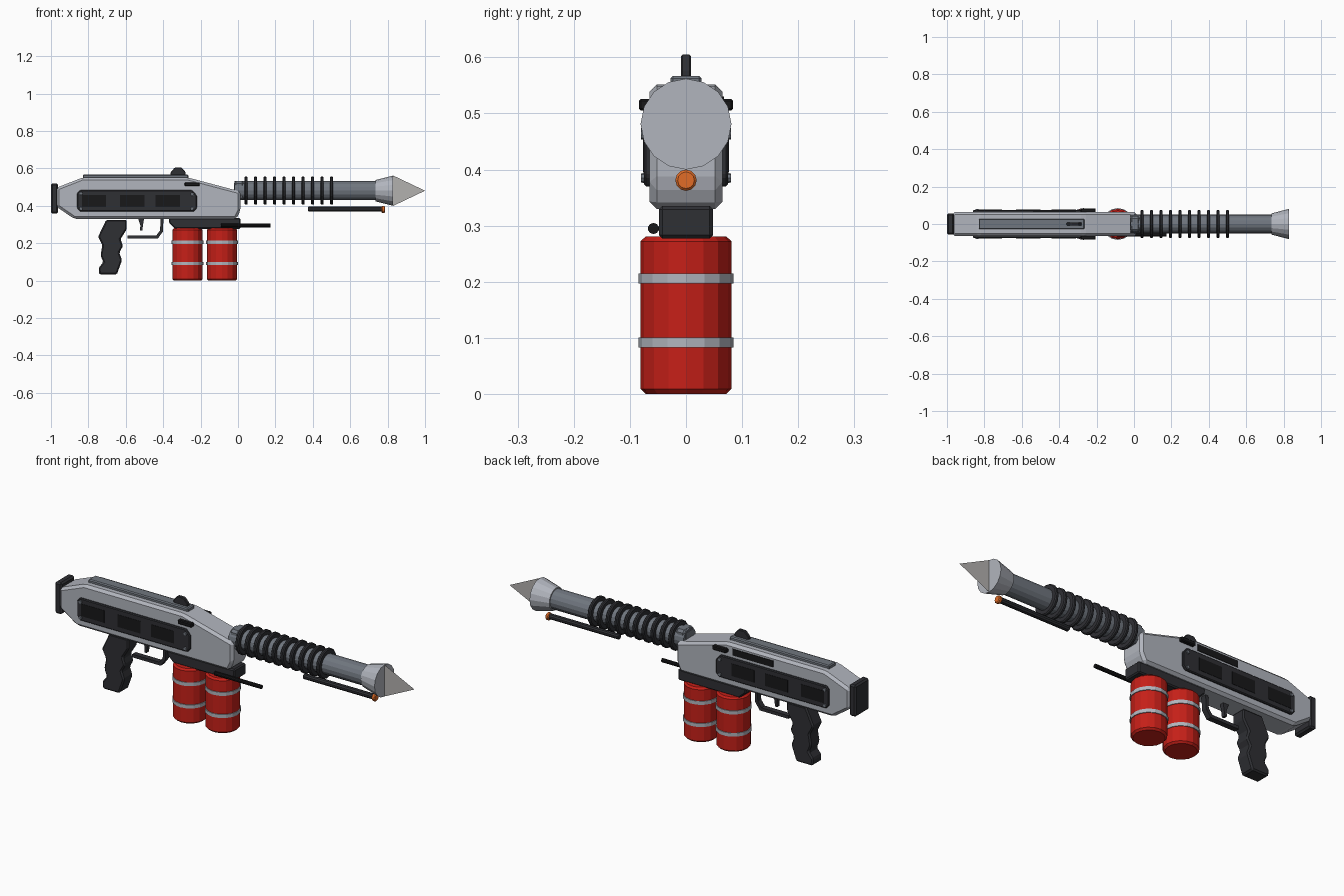
import bpy, bmesh
from math import pi
from mathutils import Matrix, Vector

if "Cube" in bpy.data.objects:
    bpy.data.objects.remove(bpy.data.objects["Cube"])


def material(name, r, g, b):
    m = bpy.data.materials.new(name)
    m.diffuse_color = (r, g, b, 1)
    m.use_nodes = True
    m.node_tree.nodes["Principled BSDF"].inputs["Base Color"].default_value = m.diffuse_color
    return m


SHELL = material("shell_grey", 0.44, 0.46, 0.51)
STEEL = material("steel", 0.16, 0.18, 0.21)
DARK = material("dark_polymer", 0.028, 0.029, 0.034)
BLACK = material("black", 0.009, 0.009, 0.01)
RED = material("tank_red", 0.56, 0.014, 0.009)
ORANGE = material("pilot_orange", 0.75, 0.15, 0.02)
FLAME = material("pale_tip", 0.45, 0.44, 0.43)


def finish(name, bm, mat):
    bmesh.ops.recalc_face_normals(bm, faces=bm.faces)
    me = bpy.data.meshes.new(name)
    bm.to_mesh(me)
    bm.free()
    me.materials.append(mat)
    ob = bpy.data.objects.new(name, me)
    bpy.context.collection.objects.link(ob)
    return ob


def prism(name, pts, y0, y1, mat, bevel=0.0):
    """Side profile in x, z pulled from y0 to y1."""
    bm = bmesh.new()
    face = bm.faces.new([bm.verts.new((x, y0, z)) for x, z in pts])
    ext = bmesh.ops.extrude_face_region(bm, geom=[face])["geom"]
    verts = [v for v in ext if isinstance(v, bmesh.types.BMVert)]
    bmesh.ops.translate(bm, verts=verts, vec=(0, y1 - y0, 0))
    if not any(f.is_valid and len(f.verts) == len(pts) and
               all(abs(v.co.y - y0) < 1e-6 for v in f.verts) for f in bm.faces):
        bm.faces.new([v for v in bm.verts if abs(v.co.y - y0) < 1e-6])
    bmesh.ops.recalc_face_normals(bm, faces=bm.faces)
    if bevel:
        bmesh.ops.bevel(bm, geom=bm.edges[:], offset=bevel, segments=1,
                        affect='EDGES', clamp_overlap=True)
    return finish(name, bm, mat)


def box(name, x0, x1, y0, y1, z0, z1, mat, bevel=0.0):
    return prism(name, [(x0, z0), (x1, z0), (x1, z1), (x0, z1)], y0, y1, mat, bevel)


def tube(name, start, end, r1, r2, sides, mat, bevel=0.0):
    """Cylinder or cone between two points."""
    a, b = Vector(start), Vector(end)
    d = b - a
    rot = d.to_track_quat('Z', 'Y').to_matrix().to_4x4()
    bm = bmesh.new()
    bmesh.ops.create_cone(bm, cap_ends=True, segments=sides, radius1=r1, radius2=r2,
                          depth=d.length,
                          matrix=Matrix.Translation((a + b) / 2) @ rot)
    if bevel:
        rims = [e for e in bm.edges if any(len(f.verts) == sides for f in e.link_faces)]
        bmesh.ops.bevel(bm, geom=rims, offset=bevel, segments=1, affect='EDGES')
    return finish(name, bm, mat)


AXIS = 0.481  # barrel height

# Receiver shell, butt plate, top rail and sight
prism("receiver", [(-0.97, 0.395), (-0.875, 0.33), (-0.01, 0.33), (0.013, 0.375),
                   (0.013, 0.477), (-0.27, 0.552), (-0.83, 0.552), (-0.97, 0.497)],
      -0.065, 0.065, SHELL, 0.013)
box("butt_plate", -1.0, -0.962, -0.056, 0.056, 0.358, 0.52, DARK, 0.008)
box("top_rail", -0.83, -0.265, -0.028, 0.028, 0.545, 0.567, STEEL, 0.005)
prism("sight", [(-0.36, 0.562), (-0.28, 0.562), (-0.28, 0.58), (-0.302, 0.605),
                (-0.338, 0.605), (-0.36, 0.58)], -0.009, 0.009, DARK, 0.003)

# Side panels with vents, bolts and selector knobs, on both sides
for side, s in (("front", -1), ("back", 1)):
    prism(side + "_panel", [(-0.86, 0.388), (-0.845, 0.37), (-0.235, 0.37), (-0.22, 0.388),
                            (-0.22, 0.455), (-0.245, 0.484), (-0.845, 0.484), (-0.86, 0.468)],
          s * 0.06, s * 0.075, DARK, 0.004)
    for i, x in enumerate((-0.77, -0.565, -0.375)):
        box(f"{side}_vent_{i}", x - 0.065, x + 0.065, s * 0.07, s * 0.0765,
            0.395, 0.458, BLACK)
    for i, (x, z) in enumerate([(-0.84, 0.385), (-0.84, 0.466), (-0.245, 0.385), (-0.245, 0.462)]):
        tube(f"{side}_bolt_{i}", (x, s * 0.07, z), (x, s * 0.08, z), 0.01, 0.008, 8, STEEL)
    box(side + "_selector", -0.285, -0.205, s * 0.06, s * 0.084, 0.505, 0.526, BLACK, 0.004)
box("ejection_port", -0.54, -0.31, 0.06, 0.068, 0.497, 0.53, BLACK)

# Pistol grip with finger grooves
prism("grip", [(-0.705, 0.325), (-0.595, 0.325), (-0.595, 0.275), (-0.628, 0.222),
               (-0.615, 0.185), (-0.635, 0.15), (-0.62, 0.11), (-0.648, 0.033),
               (-0.742, 0.033), (-0.745, 0.068), (-0.72, 0.1), (-0.735, 0.135),
               (-0.725, 0.19), (-0.748, 0.235)], -0.038, 0.038, DARK, 0.007)

# Trigger and guard
prism("trigger", [(-0.535, 0.335), (-0.502, 0.335), (-0.508, 0.295), (-0.512, 0.267),
                  (-0.524, 0.267), (-0.522, 0.295)], -0.01, 0.01, DARK)
prism("trigger_guard", [(-0.59, 0.226), (-0.428, 0.226), (-0.402, 0.262), (-0.398, 0.335),
                        (-0.413, 0.335), (-0.417, 0.268), (-0.437, 0.242), (-0.59, 0.242)],
      -0.014, 0.014, DARK)

# Tank mount and side rod
prism("tank_mount", [(-0.335, 0.277), (0.013, 0.277), (0.013, 0.335), (-0.37, 0.335),
                     (-0.37, 0.31)], -0.048, 0.048, DARK, 0.006)
tube("side_rod", (-0.09, -0.058, 0.295), (0.175, -0.058, 0.295), 0.01, 0.01, 10, BLACK)

# Fuel tanks with bands
for n, x in enumerate((-0.27, -0.086)):
    tube(f"tank_{n}", (x, 0, 0), (x, 0, 0.281), 0.081, 0.081, 16, RED, 0.009)
    for i, z in enumerate((0.092, 0.206)):
        tube(f"tank_{n}_band_{i}", (x, 0, z - 0.009), (x, 0, z + 0.009),
             0.085, 0.085, 16, SHELL)

# Barrel, collar and cooling rings
tube("barrel", (-0.02, 0, AXIS), (0.75, 0, AXIS), 0.051, 0.051, 16, STEEL)
box("barrel_collar", -0.022, 0.034, -0.042, 0.042, 0.43, 0.532, STEEL, 0.012)
for i in range(10):
    x = 0.043 + i * 0.0508
    tube(f"cooling_ring_{i}", (x - 0.009, 0, AXIS), (x + 0.009, 0, AXIS),
         0.075, 0.075, 16, DARK, 0.005)

# Flared nozzle with flat vertical tip
tube("nozzle", (0.735, 0, AXIS), (0.83, 0, AXIS), 0.057, 0.081, 16, SHELL)
bm = bmesh.new()
bm.faces.new([bm.verts.new(p) for p in ((0.83, 0, 0.4), (1.0, 0, AXIS), (0.83, 0, 0.562))])
finish("nozzle_tip", bm, FLAME)

# Pilot light under the barrel
tube("pilot_tube", (0.375, 0, 0.383), (0.78, 0, 0.383), 0.014, 0.014, 10, DARK, 0.003)
tube("pilot_tip", (0.768, 0, 0.381), (0.786, 0, 0.381), 0.019, 0.019, 12, ORANGE, 0.004)
